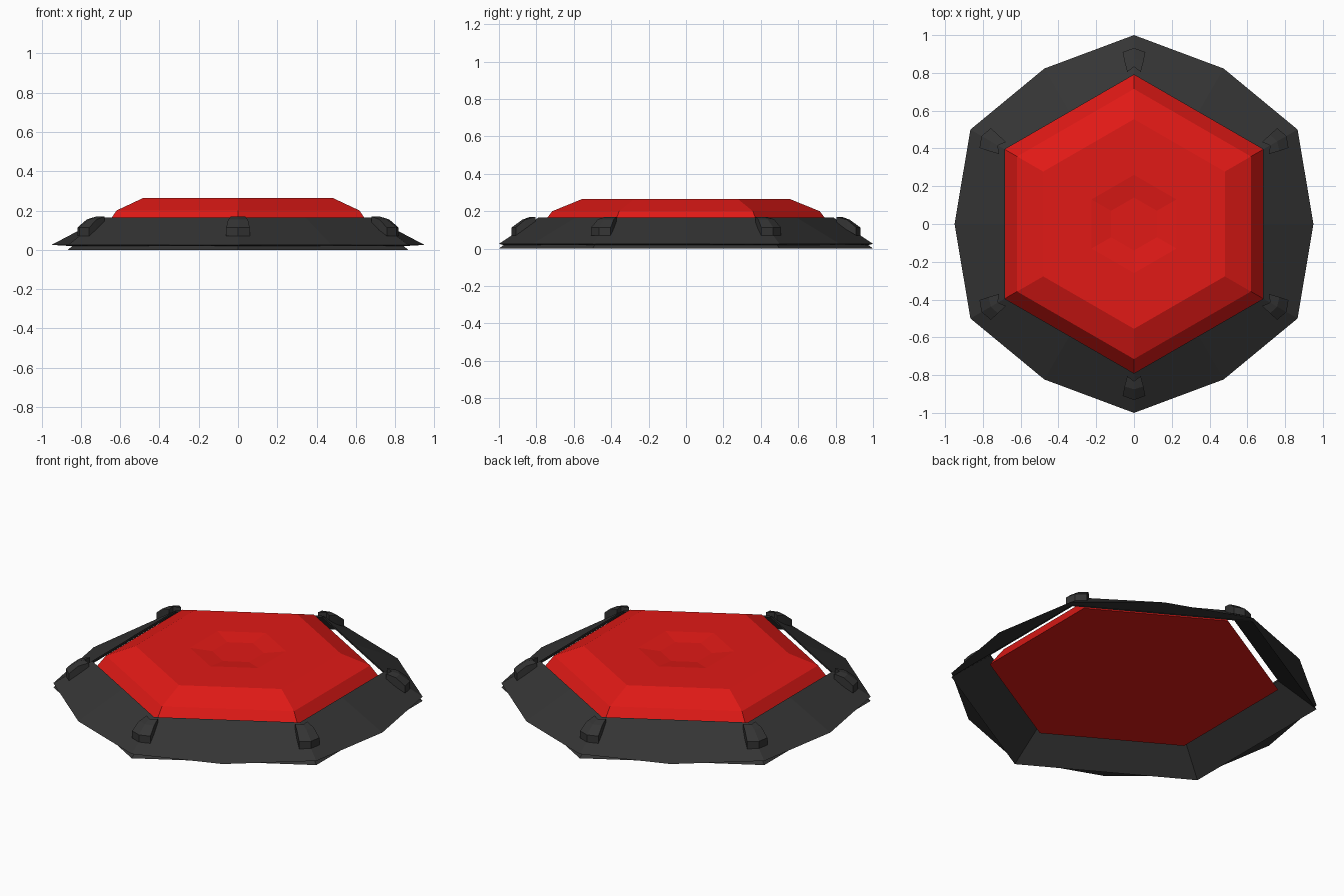
import bpy, bmesh
from math import sin, cos, pi, radians

if "Cube" in bpy.data.objects:
    bpy.data.objects.remove(bpy.data.objects["Cube"])

HEX = cos(pi / 6)   # mid-side radius of a straight hexagon


def material(name, rgb):
    m = bpy.data.materials.new(name)
    m.diffuse_color = (*rgb, 1)
    m.use_nodes = True
    m.node_tree.nodes["Principled BSDF"].inputs["Base Color"].default_value = m.diffuse_color
    return m


def finish(bm, name, mat):
    bmesh.ops.recalc_face_normals(bm, faces=bm.faces[:])
    me = bpy.data.meshes.new(name)
    bm.to_mesh(me)
    bm.free()
    me.materials.append(mat)
    ob = bpy.data.objects.new(name, me)
    bpy.context.collection.objects.link(ob)
    return ob


def loop(bm, corner, z, mid=None):
    """Hexagon loop with corners on +-y; optional extra mid-side points."""
    n = 12 if mid else 6
    radii = (corner, mid or corner)
    pts = []
    for i in range(n):
        r = radii[i % 2] if mid else corner
        a = pi / 2 + 2 * pi * i / n
        pts.append(bm.verts.new((r * cos(a), r * sin(a), z)))
    return pts


def bridge(bm, a, b):
    n = len(a)
    for i in range(n):
        j = (i + 1) % n
        bm.faces.new((a[i], a[j], b[j], b[i]))


dark = material("dark_grey", (0.035, 0.035, 0.035))
red = material("red", (0.75, 0.01, 0.008))

# Sloped bezel: twelve-point outer rim, hexagonal opening and underside
bm = bmesh.new()
profile = [(0.79, 0.165, 0.79 * HEX), (1.0, 0.025, 0.95),
           (0.975, 0.019, 0.975 * HEX), (1.0, 0.0, HEX),
           (0.79, 0.155, 0.79 * HEX)]
loops = [loop(bm, *p) for p in profile]
for k in range(len(loops)):
    bridge(bm, loops[k], loops[(k + 1) % len(loops)])
finish(bm, "bezel", dark)

# Faceted gem plate with a shallow dip in the middle
bm = bmesh.new()
loops = [loop(bm, r, z) for r, z in
         [(0.79, 0.10), (0.715, 0.20), (0.555, 0.265), (0.26, 0.265), (0.14, 0.25)]]
for a, b in zip(loops, loops[1:]):
    bridge(bm, a, b)
bm.faces.new(loops[0])
bm.faces.new(loops[-1])
finish(bm, "gem_plate", red)

# Corner clips: (side radius, centre radius, half width, top z, bottom z)
clip_rows = [(0.805, 0.832, 0.036, 0.170, 0.13),
             (0.86, 0.875, 0.050, 0.155, 0.10),
             (0.91, 0.932, 0.060, 0.113, 0.07)]
for k in range(6):
    a = pi / 2 + k * pi / 3
    ca, sa = cos(a), sin(a)
    bm = bmesh.new()
    sections = []
    for rs, rc, w, zt, zb in clip_rows:
        pts = [(rs, -w, zb), (rs, -w, zt), (rc, 0, zt), (rs, w, zt), (rs, w, zb), (rc, 0, zb)]
        sections.append([bm.verts.new((r * ca - t * sa, r * sa + t * ca, z)) for r, t, z in pts])
    for s, t in zip(sections, sections[1:]):
        bridge(bm, s, t)
    for s in (sections[0], sections[-1]):
        bm.faces.new((s[0], s[1], s[2], s[5]))
        bm.faces.new((s[5], s[2], s[3], s[4]))
    finish(bm, f"corner_clip_{k + 1}", dark)
